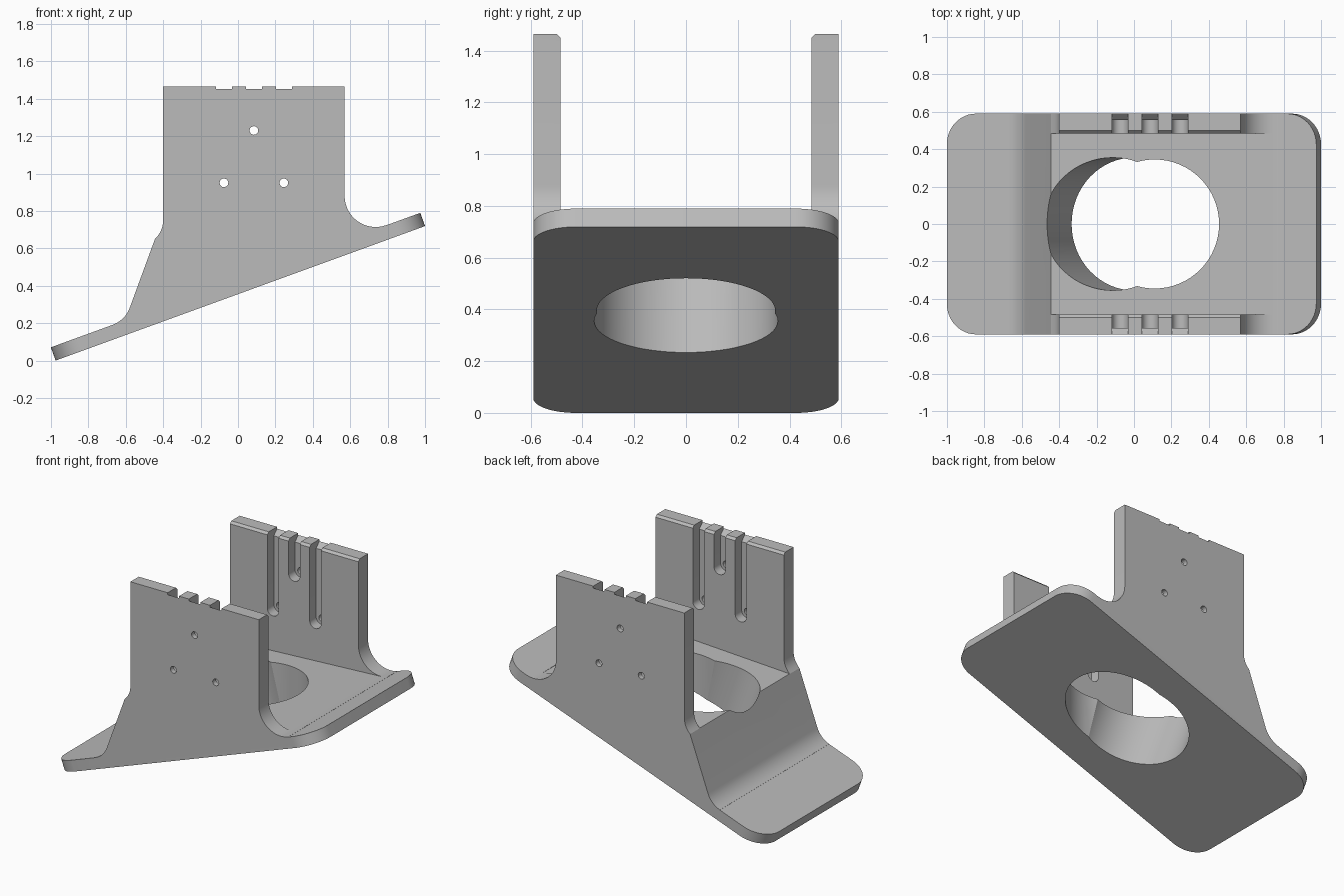
import bpy, bmesh, math
from mathutils import Matrix, Vector

cube = bpy.data.objects.get("Cube")
if cube:
    bpy.data.objects.remove(cube, do_unlink=True)

TILT = math.radians(20)
HALF = 0.59           # half width of the bracket
INNER = 0.485         # inner face of the side walls
TOP = 1.465           # top of the side walls

grey = bpy.data.materials.new("plain grey")
grey.use_nodes = True
grey.diffuse_color = (0.5, 0.5, 0.5, 1)
grey.node_tree.nodes["Principled BSDF"].inputs["Base Color"].default_value = (0.5, 0.5, 0.5, 1)


def arc(cx, cy, r, start, end, steps):
    angles = [math.radians(start + (end - start) * i / steps) for i in range(steps + 1)]
    return [(cx + r * math.cos(a), cy + r * math.sin(a)) for a in angles]


def circle(cx, cy, r, steps=64):
    return arc(cx, cy, r, 0, 360, steps)[:-1]


def prism(name, points, axis, lo, hi, matrix=None):
    """Extrude a 2D outline along the given axis."""
    place = {"x": lambda p, d: (d, p[0], p[1]),
             "y": lambda p, d: (p[0], d, p[1]),
             "z": lambda p, d: (p[0], p[1], d)}[axis]
    bm = bmesh.new()
    ends = [[bm.verts.new(place(p, d)) for p in points] for d in (lo, hi)]
    for ring in ends:
        bm.faces.new(ring)
    n = len(points)
    for i in range(n):
        j = (i + 1) % n
        bm.faces.new((ends[0][i], ends[0][j], ends[1][j], ends[1][i]))
    if matrix:
        bm.transform(matrix)
    bmesh.ops.recalc_face_normals(bm, faces=bm.faces)
    mesh = bpy.data.meshes.new(name)
    bm.to_mesh(mesh)
    bm.free()
    mesh.materials.append(grey)
    obj = bpy.data.objects.new(name, mesh)
    bpy.context.collection.objects.link(obj)
    return obj


def combine(target, tool, operation="DIFFERENCE"):
    """Apply a boolean and discard the tool."""
    tool.hide_render = True
    mod = target.modifiers.new("cut", "BOOLEAN")
    mod.operation, mod.solver, mod.object = operation, "EXACT", tool
    bpy.context.view_layer.objects.active = target
    bpy.ops.object.modifier_apply(modifier=mod.name)
    bpy.data.objects.remove(tool, do_unlink=True)


def tilted(x, z):
    return Matrix.Translation(Vector((x, 0, z))) @ Matrix.Rotation(-TILT, 4, "Y")


# Wedge body and side walls, with fillets running into the plate
profile = arc(-0.72, 0.333, 0.15, 290, 340, 8)
profile += [(-0.444, 0.65), (-0.428, 0.668), (-0.415, 0.688), (-0.406, 0.71), (-0.4, 0.74)]
profile += [(-0.4, TOP), (0.57, TOP)]
profile += arc(0.736, 0.88, 0.166, 180, 290, 16)
profile += [(0.793, 0.674), (-0.669, 0.142)]
bracket = prism("bracket", profile, "y", -HALF, HALF)

# Space between the walls, leaving a gently rising floor
combine(bracket, prism("channel", [(-0.7, 0.6375), (0.74, 0.7125), (0.74, 1.7), (-0.7, 1.7)],
                       "y", -INNER, INNER))

# Sloping base plate with rounded corners
length, radius = 2.102, 0.165
right, side = length - radius, HALF - radius
outline = (arc(right, side, radius, 0, 90, 12) + arc(radius, side, radius, 90, 180, 12)
           + arc(radius, -side, radius, 180, 270, 12) + arc(right, -side, radius, 270, 360, 12))
combine(bracket, prism("base_plate", outline, "z", 0, 0.075, tilted(-0.975, 0)), "UNION")

# Large opening: one upright bore and one square to the plate
combine(bracket, prism("upright_bore", circle(0.11, 0, 0.345), "z", -0.2, 1.2))
combine(bracket, prism("tilted_bore", circle(0, 0, 0.355), "z", -0.3, 0.9, tilted(0, 0.355)))

# Chamfer on the inner top edge of each wall
for s in (-1, 1):
    edge = [(s * 0.475, 1.44), (s * 0.51, 1.475), (s * 0.475, 1.475)]
    combine(bracket, prism("edge_chamfer", edge, "x", -0.5, 0.7))

# Round-ended slots with a sloped lead-in and a small through hole
w = 0.043
for x, z in ((-0.075, 0.95), (0.085, 1.23), (0.245, 0.95)):
    slot = arc(x, z, w, 180, 360, 16) + [(x + w, 1.6), (x - w, 1.6)]
    for s in (-1, 1):
        combine(bracket, prism("slot", slot, "y", s * 0.45, s * 0.555))
        lead = [(s * 0.54, 1.402), (s * 0.61, 1.472), (s * 0.61, 1.6), (s * 0.54, 1.6)]
        combine(bracket, prism("lead_in", lead, "x", x - w, x + w))
    combine(bracket, prism("pin_hole", circle(x, z, 0.023, 24), "y", -0.7, 0.7))

# Smooth the curved faces, keep real edges sharp
bpy.ops.object.select_all(action="DESELECT")
bracket.select_set(True)
bpy.context.view_layer.objects.active = bracket
bpy.ops.object.shade_smooth_by_angle(angle=math.radians(16))
